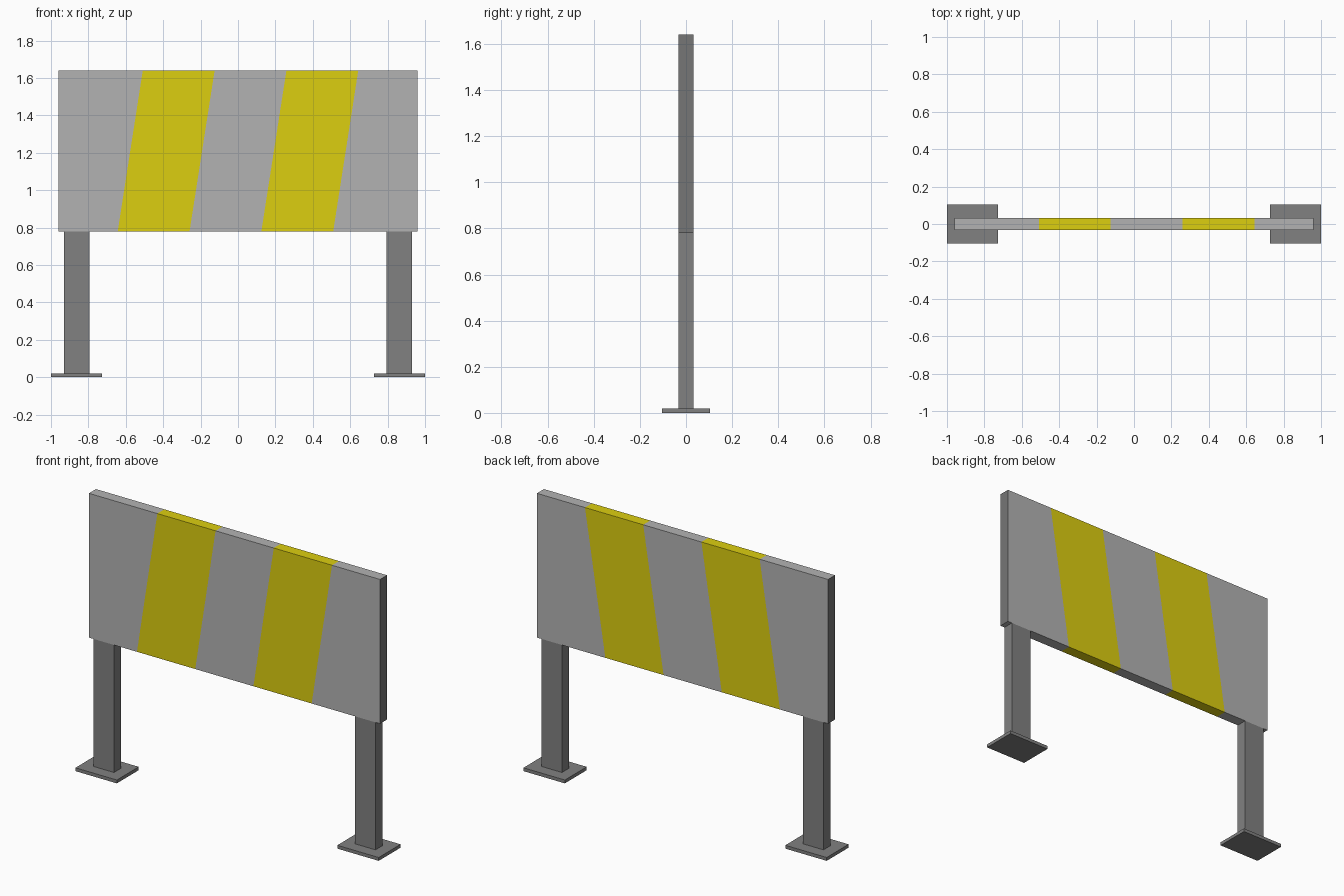
import bpy, bmesh

if "Cube" in bpy.data.objects:
    bpy.data.objects.remove(bpy.data.objects["Cube"])


def material(name, rgb):
    m = bpy.data.materials.new(name)
    m.diffuse_color = (*rgb, 1)
    m.use_nodes = True
    m.node_tree.nodes["Principled BSDF"].inputs["Base Color"].default_value = m.diffuse_color
    return m


light = material("light_grey", (0.45, 0.45, 0.45))
yellow = material("yellow", (0.72, 0.62, 0.005))
dark = material("dark_grey", (0.18, 0.18, 0.18))
post_grey = material("post_grey", (0.22, 0.22, 0.22))


def box(name, x0, x1, y, z0, z1):
    bpy.ops.mesh.primitive_cube_add(size=1, location=((x0 + x1) / 2, 0, (z0 + z1) / 2))
    ob = bpy.context.object
    ob.name = name
    ob.scale = (x1 - x0, 2 * y, z1 - z0)
    bpy.ops.object.transform_apply(location=False, rotation=False, scale=True)
    ob.data.materials.append(post_grey)


# sign panel: five slanted bands running through its thickness, darker end caps
W, D, Z0, Z1, SLANT, BANDS = 0.96, 0.033, 0.78, 1.64, 0.067, 5
bm = bmesh.new()
rings = []
for i in range(BANDS + 1):
    x = -W + 2 * W * i / BANDS
    s = SLANT if 0 < i < BANDS else 0
    rings.append([bm.verts.new(co) for co in (
        (x - s, -D, Z0), (x - s, D, Z0), (x + s, D, Z1), (x + s, -D, Z1))])
for i, (a, b) in enumerate(zip(rings, rings[1:])):
    for k in range(4):
        n = (k + 1) % 4
        bm.faces.new((a[k], b[k], b[n], a[n])).material_index = i % 2
for end in (rings[0], rings[-1]):
    bm.faces.new(end).material_index = 2
bmesh.ops.recalc_face_normals(bm, faces=bm.faces[:])
mesh = bpy.data.meshes.new("striped_panel")
bm.to_mesh(mesh)
bm.free()
for m in (light, yellow, dark):
    mesh.materials.append(m)
bpy.context.collection.objects.link(bpy.data.objects.new("striped_panel", mesh))

# posts and foot plates on both sides
for side, s in (("left", -1), ("right", 1)):
    box(f"{side}_post", *sorted((s * 0.93, s * 0.795)), D, 0.02, Z0)
    box(f"{side}_foot_plate", *sorted((s * 1.0, s * 0.727)), 0.103, 0, 0.02)
